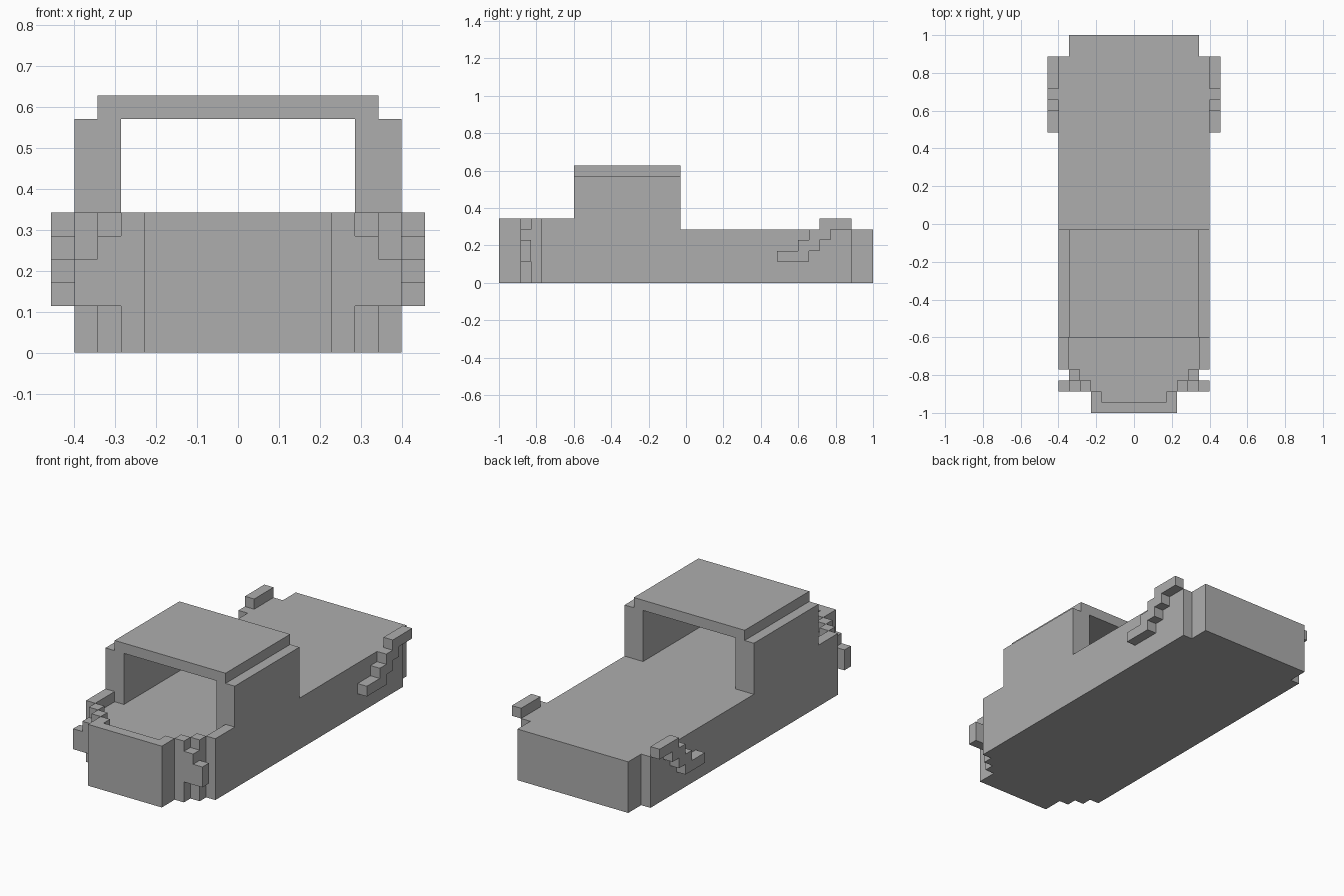
import bpy, bmesh
from mathutils import Vector

cube = bpy.data.objects.get("Cube")
if cube:
    bpy.data.objects.remove(cube, do_unlink=True)

U = 2 / 35      # one block; the body is 35 blocks long
MID = 17.5      # half the length in blocks

grey = bpy.data.materials.new("plain grey")
grey.use_nodes = True
grey.diffuse_color = (0.42, 0.42, 0.42, 1)
grey.node_tree.nodes["Principled BSDF"].inputs["Base Color"].default_value = grey.diffuse_color


def prism(name, outline, axis, low, high):
    """Extrude a flat outline, given in blocks, along one axis."""
    place = {
        "x": lambda a, b, c: (c, a - MID, b),
        "y": lambda a, b, c: (a, c - MID, b),
        "z": lambda a, b, c: (a, b - MID, c),
    }[axis]
    bm = bmesh.new()
    base = bm.faces.new([bm.verts.new(Vector(place(a, b, low)) * U) for a, b in outline])
    shift = Vector(place(0, MID, high)) - Vector(place(0, MID, low))
    top = bmesh.ops.extrude_face_region(bm, geom=[base], use_keep_orig=True)["geom"]
    bmesh.ops.translate(bm, vec=shift * U,
                        verts=[v for v in top if isinstance(v, bmesh.types.BMVert)])
    bmesh.ops.recalc_face_normals(bm, faces=bm.faces)
    mesh = bpy.data.meshes.new(name)
    bm.to_mesh(mesh)
    bm.free()
    mesh.materials.append(grey)
    obj = bpy.data.objects.new(name, mesh)
    bpy.context.collection.objects.link(obj)
    return obj


def mirrored(half):
    """Close a right-hand half outline with its reflection."""
    return half + [(-a, b) for a, b in reversed(half)]


# Stepped front corner, shared by the hull and its rim
nose = [(4, 0), (4, 2), (5, 2), (5, 3), (6, 3), (6, 4), (7, 4)]

# Solid hull with a narrower tail
prism("hull", mirrored(nose + [(7, 33), (6, 33), (6, 35)]), "z", 0, 5)

# Raised rim round the front bay, one block thick
inner = [(6, 7), (6, 4), (5, 4), (5, 3), (4, 3), (4, 2), (3, 2), (3, 1)]
prism("front_rim", mirrored(nose + [(7, 7)] + inner), "z", 5, 6)

# Open cabin: two walls and a stepped roof
arch = [(5, 10), (5, 5), (7, 5), (7, 10), (6, 10), (6, 11)]
prism("cabin", mirrored(arch), "y", 7, 17)

# Stepped lamp brackets and rear side fins
lamp = [(5, 2), (7, 2), (7, 4), (6, 4), (6, 5), (5, 5)]
fin = [(26, 2), (29, 2), (29, 3), (30, 3), (30, 4), (31, 4), (31, 5), (33, 5),
       (33, 6), (30, 6), (30, 5), (29, 5), (29, 4), (28, 4), (28, 3), (26, 3)]
for side, sign in (("left", 1), ("right", -1)):
    prism(side + "_front_lamp", [(sign * a, b) for a, b in lamp], "y", 2, 3)
    prism(side + "_rear_fin", fin, "x", sign * 7, sign * 8)
